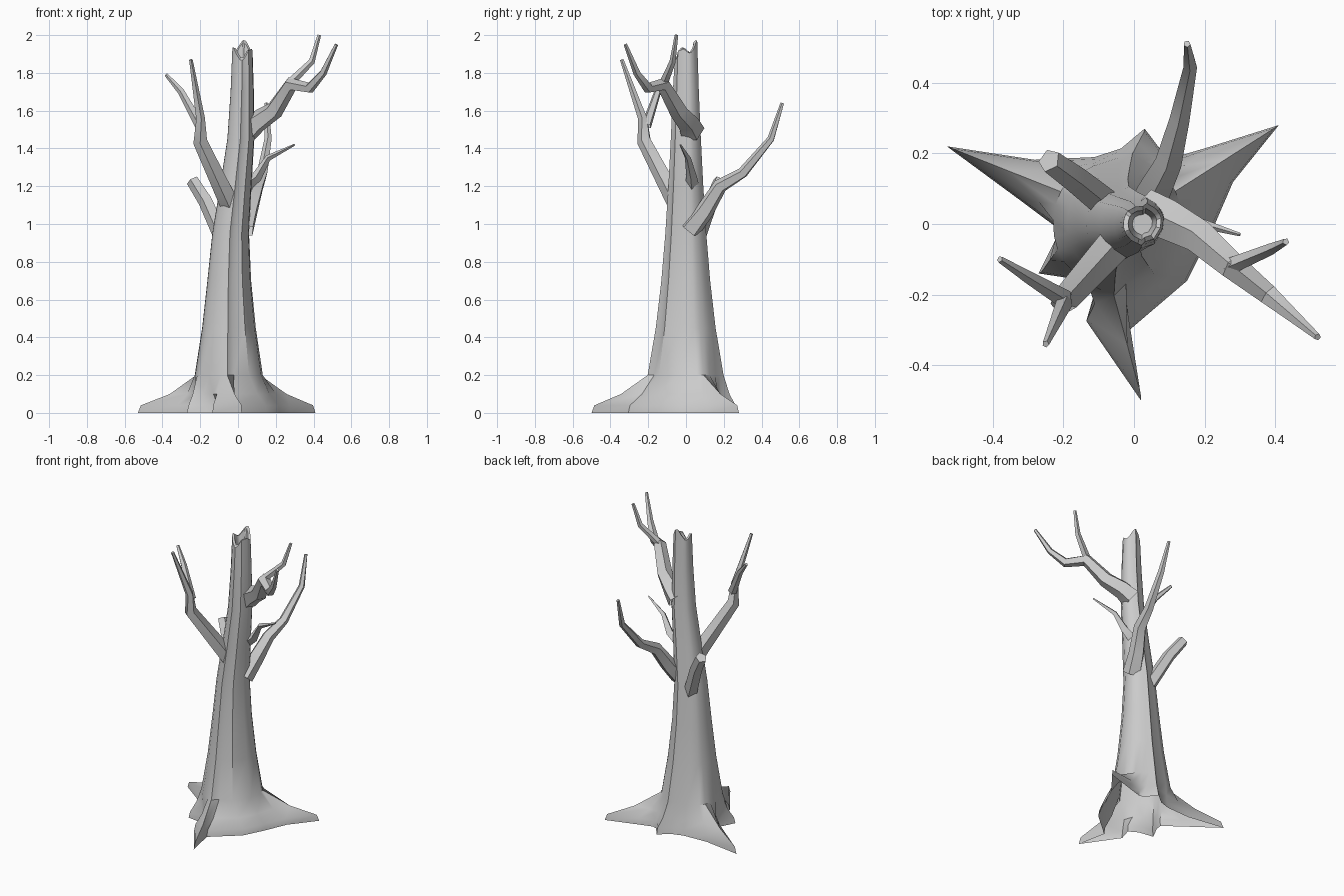
import bpy, bmesh
from math import cos, sin, exp, tanh, atan2, hypot, radians, pi, tau
from mathutils import Vector

default_cube = bpy.data.objects.get("Cube")
if default_cube:
    bpy.data.objects.remove(default_cube, do_unlink=True)

bark = bpy.data.materials.new("grey_bark")
bark.use_nodes = True
grey = (0.6, 0.6, 0.6, 1)
bark.diffuse_color = grey
bark.node_tree.nodes["Principled BSDF"].inputs["Base Color"].default_value = grey


def skin(name, rings):
    """Join equal rings of points into a surface, open below and capped at the end."""
    bm = bmesh.new()
    loops = [[bm.verts.new(point) for point in ring] for ring in rings]
    for lower, upper in zip(loops, loops[1:]):
        for i in range(len(lower)):
            bm.faces.new((lower[i - 1], lower[i], upper[i], upper[i - 1]))
    bm.faces.new(loops[-1])
    bmesh.ops.recalc_face_normals(bm, faces=bm.faces)
    mesh = bpy.data.meshes.new(name)
    bm.to_mesh(mesh)
    bm.free()
    mesh.materials.append(bark)
    obj = bpy.data.objects.new(name, mesh)
    bpy.context.collection.objects.link(obj)
    bpy.ops.object.select_all(action="DESELECT")
    obj.select_set(True)
    bpy.context.view_layer.objects.active = obj
    bpy.ops.object.shade_smooth_by_angle(angle=radians(35))


def limb(name, thick, thin, *path, sides=5):
    """Angular limb that tapers evenly along its path."""
    points = [Vector(point) for point in path]
    last = len(points) - 1
    rings = []
    for i, point in enumerate(points):
        along = points[min(i + 1, last)] - points[max(i - 1, 0)]
        across = along.cross(Vector((0, 0, 1))).normalized()
        above = across.cross(along).normalized()
        radius = thick + (thin - thick) * i / last
        ring = []
        for k in range(sides):
            turn = tau * k / sides + pi / 2
            ring.append(point + radius * (across * cos(turn) + above * sin(turn)))
        rings.append(ring)
    skin(name, rings)


def polar(angle, reach):
    return Vector((reach * cos(angle), reach * sin(angle), 0))


# Root tips, counterclockwise: position, sideways bend, hard crease up the trunk
roots = [
    (0.02, -0.5, -0.3, True),
    (0.41, 0.28, 0, False),
    (0.03, 0.27, 0, True),
    (-0.53, 0.22, 0, False),
    (-0.27, -0.14, 0, False),
]

# Trunk columns: foot point, direction and ridge factor
columns = []
for i, (x, y, bend, creased) in enumerate(roots):
    next_x, next_y, *_ = roots[(i + 1) % len(roots)]
    heading, reach = atan2(y, x), hypot(x, y)
    span = (atan2(next_y, next_x) - heading) % tau
    # Two shoulders beside each tip
    middle = polar(heading + bend, 0.1 + 0.4 * reach)
    aside = polar(heading + bend + pi / 2, 0.06)
    columns.append((middle - aside, heading - 0.2, 1))
    columns.append((Vector((x, y, 0)), heading, 1.05 if creased else 1))
    columns.append((middle + aside, heading + 0.2, 0.88 if creased else 1))
    # Valleys between neighbouring roots
    valleys = 1 + int(span / 2)
    for k in range(valleys):
        angle = heading + span * (k + 1) / (valleys + 1)
        columns.append((polar(angle, 0.22), angle, 0.93 if creased else 1))


def trunk_ring(z, scale=1, jag=0):
    """Cross-section of the leaning, flaring trunk at one height."""
    radius = scale * (0.11 - 0.03 * z + 0.12 * exp(-2 * z))
    lean = 0.035 * tanh(4 * (z - 1.2)) - 0.01
    twist = -0.1
    return [Vector((lean + radius * ridge * cos(a + twist),
                    radius * ridge * sin(a + twist) * 1.05,
                    z + jag * (sin(a) - sin(3 * a))))
            for _, a, ridge in columns]


# Trunk with spreading roots
foot = [column[0] for column in columns]
collar = trunk_ring(0.2)
lift = Vector((0, 0, 0.04))
ankle = [point * 0.97 + lift for point in foot]
flare = [low.lerp(high, 0.5) - lift / 2 for low, high in zip(ankle, collar)]
rings = [foot, ankle, flare, collar]
rings += [trunk_ring(0.2 + 0.25 * i) for i in range(1, 7)]

# Jagged broken top with a shallow hollow
top = 1.92
rings += [trunk_ring(top, 1, 0.027), trunk_ring(top, 0.75, 0.02), trunk_ring(top - 0.07, 0.5)]
skin("trunk", rings)

# Upper left limb and its fork
limb("upper_limb", 0.07, 0.01, (0.04, 0.03, 1.49), (0.1, 0.01, 1.54), (0.19, -0.04, 1.6),
     (0.28, -0.12, 1.74), (0.38, -0.2, 1.72), (0.45, -0.26, 1.8), (0.52, -0.32, 1.95))
limb("upper_limb_fork", 0.025, 0.01, (0.27, -0.12, 1.74), (0.39, -0.07, 1.86),
     (0.43, -0.05, 2))

# Front limb and its fork
limb("front_limb", 0.055, 0.01, (-0.03, -0.03, 1.08), (-0.2, -0.22, 1.44),
     (-0.2, -0.23, 1.56), (-0.25, -0.34, 1.87))
limb("front_limb_fork", 0.028, 0.01, (-0.2, -0.21, 1.52), (-0.3, -0.15, 1.7),
     (-0.38, -0.1, 1.79))

# Back limb
limb("back_limb", 0.06, 0.01, (0.03, 0.02, 0.97), (0.06, 0.1, 1.07), (0.1, 0.18, 1.2),
     (0.13, 0.3, 1.27), (0.16, 0.45, 1.45), (0.15, 0.51, 1.64))

# Broken stub and small twig
limb("broken_stub", 0.045, 0.035, (-0.07, 0.05, 0.9), (-0.17, 0.13, 1.12),
     (-0.24, 0.18, 1.23))
limb("small_twig", 0.04, 0.005, (0.03, 0.03, 1.2), (0.1, 0.03, 1.25),
     (0.16, 0.01, 1.35), (0.3, -0.03, 1.42), sides=4)
